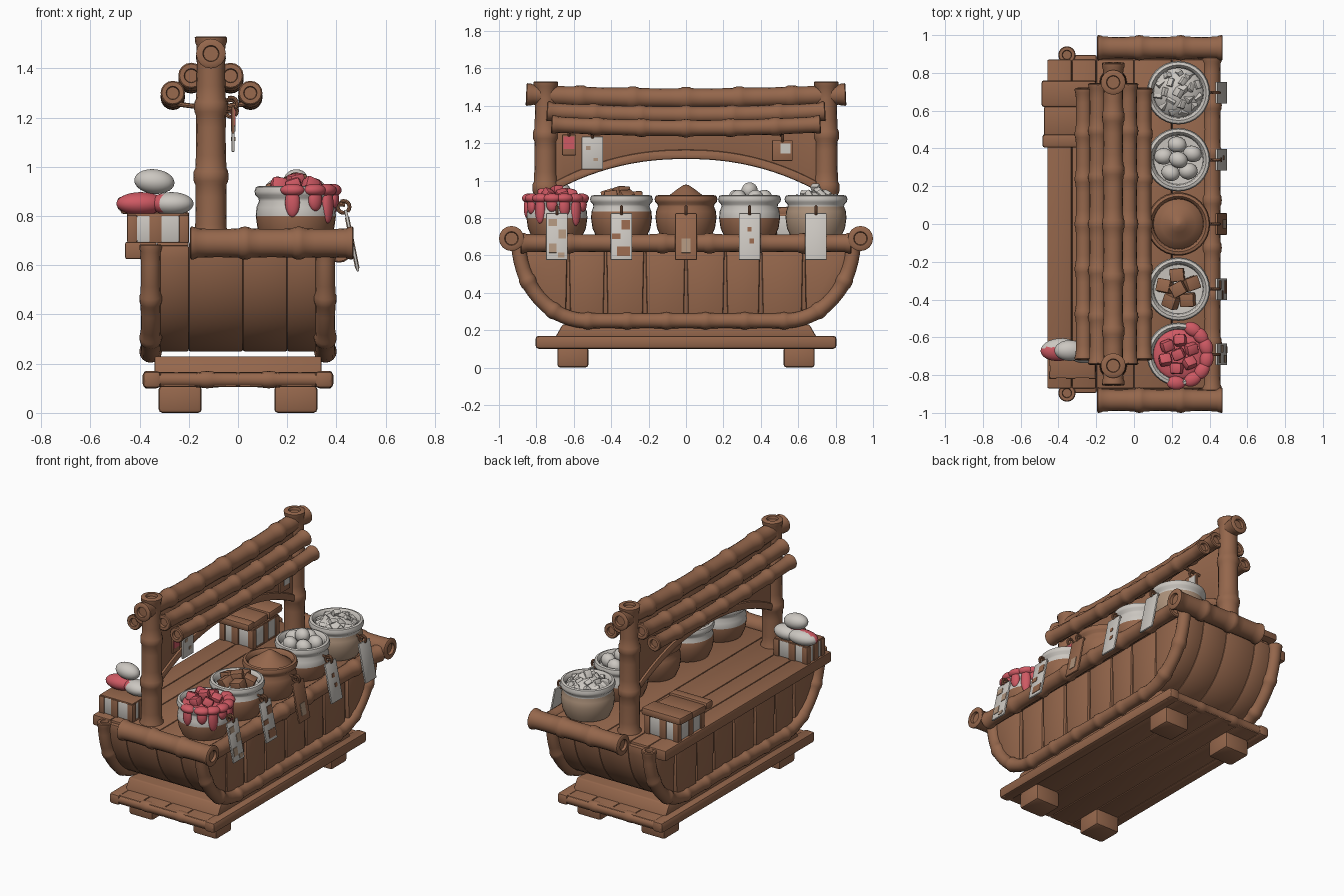
import bpy, bmesh, math, random
from mathutils import Vector, Matrix, Euler

if "Cube" in bpy.data.objects:
    bpy.data.objects.remove(bpy.data.objects["Cube"])
random.seed(4)

def material(name, c):
    m = bpy.data.materials.new(name)
    m.diffuse_color = (*c, 1)
    m.use_nodes = True
    m.node_tree.nodes["Principled BSDF"].inputs["Base Color"].default_value = m.diffuse_color
    return m

WOOD = material("brown wood", (0.30, 0.135, 0.072))
WHITE = material("off white", (0.60, 0.57, 0.53))
PINK = material("pink", (0.62, 0.10, 0.125))
BEIGE = material("beige clay", (0.42, 0.29, 0.20))

def finish(name, bm, mats, bevel=0.0, rule=None):
    """bevel sharp edges, colour faces by rule, shade smooth by angle"""
    bmesh.ops.recalc_face_normals(bm, faces=bm.faces)
    if bevel:
        es = [e for e in bm.edges if e.is_manifold and e.calc_face_angle() > 0.5]
        bmesh.ops.bevel(bm, geom=es, offset=bevel, segments=2, profile=0.5, affect='EDGES')
    mats = mats if isinstance(mats, list) else [mats]
    if rule:
        for f in bm.faces:
            f.material_index = rule(f.calc_center_median())
    me = bpy.data.meshes.new(name)
    bm.to_mesh(me)
    bm.free()
    for m in mats:
        me.materials.append(m)
    me.polygons.foreach_set("use_smooth", [True] * len(me.polygons))
    me.set_sharp_from_angle(angle=math.radians(40))
    ob = bpy.data.objects.new(name, me)
    bpy.context.collection.objects.link(ob)
    return ob

def box(name, c, size, mat, rot=(0, 0, 0), bevel=0.008):
    bm = bmesh.new()
    M = Matrix.Translation(c) @ Euler(rot).to_matrix().to_4x4() @ Matrix.Diagonal((*size, 1))
    bmesh.ops.create_cube(bm, size=1, matrix=M)
    return finish(name, bm, mat, bevel)

def blob(name, c, size, mats, rot=(0, 0, 0), rule=None):
    bm = bmesh.new()
    M = Matrix.Translation(c) @ Euler(rot).to_matrix().to_4x4() @ Matrix.Diagonal((*size, 1))
    bmesh.ops.create_uvsphere(bm, u_segments=24, v_segments=14, radius=1, matrix=M)
    return finish(name, bm, mats, 0, rule)

def prism(name, poly, x0, x1, mat, bevel=0.008):
    """yz outline extruded along x"""
    bm = bmesh.new()
    f = bm.faces.new([bm.verts.new((x0, y, z)) for y, z in poly])
    r = bmesh.ops.extrude_face_region(bm, geom=[f])
    vs = [v for v in r["geom"] if isinstance(v, bmesh.types.BMVert)]
    bmesh.ops.translate(bm, verts=vs, vec=(x1 - x0, 0, 0))
    return finish(name, bm, mat, bevel)

def sweep(name, rings, mat, sides=16):
    """rings: (centre, tangent, radius)"""
    bm, loops = bmesh.new(), []
    for p, t, r in rings:
        t = t.normalized()
        ref = Vector((1, 0, 0)) if abs(t.x) < 0.9 else Vector((0, 0, 1))
        u = t.cross(ref).normalized()
        v = t.cross(u)
        loops.append([bm.verts.new(p + r * (math.cos(a) * u + math.sin(a) * v))
                      for a in (2 * math.pi * i / sides for i in range(sides))])
    for A, B in zip(loops, loops[1:]):
        for i in range(sides):
            j = (i + 1) % sides
            bm.faces.new((A[i], A[j], B[j], B[i]))
    bm.faces.new(loops[0])
    bm.faces.new(loops[-1])
    return finish(name, bm, mat)

def bamboo(name, path, r, n, mat=WOOD, taper=0.0):
    """jointed cane along path(t), n segments, with recessed ends"""
    prof = [(0, 1.1), (0.07, 1.07), (0.12, 0.97), (0.3, 0.95), (0.5, 0.94),
            (0.7, 0.95), (0.88, 0.97), (0.93, 1.07)]
    ts = [((i + a) / n, k) for i in range(n) for a, k in prof] + [(1, 1.1)]
    e = 0.002
    tan = lambda t: path(min(t + e, 1)) - path(max(t - e, 0))
    rings = [(path(t), tan(t), r * k * (1 - taper * t)) for t, k in ts]
    (p0, t0, r0), (p1, t1, r1) = rings[0], rings[-1]
    d0, d1 = t0.normalized() * 0.012, t1.normalized() * 0.012
    rings = [(p0 + d0, t0, r0 * .5), (p0 - d0 * .4, t0, r0 * .55), (p0 - d0 * .4, t0, r0 * .9)] + rings
    rings += [(p1 + d1 * .4, t1, r1 * .9), (p1 + d1 * .4, t1, r1 * .55), (p1 - d1, t1, r1 * .5)]
    return sweep(name, rings, mat)

def line(a, b, sag=0.0):
    a, b = Vector(a), Vector(b)
    return lambda t: a.lerp(b, t) - Vector((0, 0, sag * 4 * t * (1 - t)))

def lathe(name, prof, c, mats, rule=None, sides=32):
    return_rings = [(Vector((c[0], c[1], z)), Vector((0, 0, 1)), max(r, 0.001)) for r, z in prof]
    ob = sweep(name, return_rings, mats, sides)
    if rule:
        for f in ob.data.polygons:
            f.material_index = rule(f.center)
    return ob

# feet and base platform
for sx in (-1, 1):
    for sy in (-1, 1):
        box("foot", (sx * 0.235, sy * 0.605, 0.055), (0.175, 0.165, 0.11), WOOD, bevel=0.015)
    box("base_side_rail", (sx * 0.35, 0, 0.135), (0.075, 1.61, 0.07), WOOD, bevel=0.018)
    bamboo("base_end_rail", line((-0.375, sx * 0.77, 0.135), (0.375, sx * 0.77, 0.135)), 0.032, 3)
for i in range(4):
    box("base_plank", (-0.24 + 0.16 * i, 0, 0.135), (0.157, 1.58, 0.06), WOOD)
prism("hull_plinth", [(-0.7, 0.16), (0.7, 0.16), (0.66, 0.23), (-0.66, 0.23)], -0.34, 0.34, WOOD)

# boat shaped hull
def rail(t, x=0.0):
    if t < 0.27 or t > 0.73:
        a = min(t, 1 - t) / 0.27 * math.pi / 2
        y, z = -0.53 - 0.365 * math.cos(a), 0.68 - 0.43 * math.sin(a)
        return Vector((x, y if t < 0.5 else -y, z))
    return Vector((x, -0.53 + 1.06 * (t - 0.27) / 0.46, 0.25))

def keel(y):
    d = max(abs(y) - 0.53, 0) / 0.365
    return 0.25 if d == 0 else 0.68 - 0.43 * math.sqrt(max(1 - d * d, 0))

outline = [(p.y, p.z) for p in (rail(i / 48) for i in range(49))]
xs = [-0.33, -0.2, 0.02, 0.2, 0.34]
for a, b in zip(xs, xs[1:]):
    prism("hull_plank", outline, a, b, WOOD, 0.007)
ys = [-0.86, -0.63, -0.43, -0.22, 0.0, 0.21, 0.4, 0.63, 0.86]
for s in (-1, 1):
    bamboo("hull_side_rail", lambda t: rail(t, s * 0.355), 0.042, 11)
    for a, b in zip(ys, ys[1:]):
        m = (a + b) / 2
        poly = [(a + .004, 0.65), (a + .012, keel(a)), (m, keel(m)), (b - .012, keel(b)), (b - .004, 0.65)]
        prism("hull_side_board", poly, s * 0.32, s * random.uniform(0.352, 0.368), WOOD, 0.01)

# deck, edge canes and end canes
dx = [-0.46, -0.33, -0.2, 0.0, 0.2, 0.41]
for a, b in zip(dx, dx[1:]):
    h = 0.07 if b < 0 else 0.05
    box("deck_plank", ((a + b) / 2, 0, 0.695 - h / 2), (b - a - 0.002, 1.74, h), WOOD)
bamboo("deck_edge_cane", line((0.41, -0.88, 0.665), (0.41, 0.88, 0.665)), 0.05, 7)
for s in (-1, 1):
    bamboo("deck_end_cane", line((-0.19, s * 0.933, 0.69), (0.465, s * 0.933, 0.69)), 0.061, 3)
    # roof posts
    bamboo("roof_post", line((-0.11, s * 0.75, 0.68), (-0.11, s * 0.75, 1.525)), 0.068, 3, taper=0.12)

# roof canes
for x, z, r, L in ((-0.11, 1.46, 0.055, 0.85), (-0.19, 1.37, 0.048, 0.74), (-0.03, 1.37, 0.048, 0.74),
                   (-0.265, 1.30, 0.045, 0.715), (0.05, 1.30, 0.045, 0.715)):
    bamboo("roof_cane", line((x, -L, z), (x, L, z), 0.02), r, 6)
# arched brace panel and its trim
N = 24
arch = lambda y, o=0: 1.115 + o - 0.17 * (abs(y) / 0.7) ** 2.2
ay = [-0.7 + 1.4 * i / N for i in range(N + 1)]
prism("brace_panel", [(y, arch(y, 0.01)) for y in ay] + [(0.7, 1.41), (-0.7, 1.41)], -0.135, -0.085, WOOD, 0.004)
prism("brace_arch_trim", [(y, arch(y)) for y in ay] + [(y, arch(y, 0.05)) for y in reversed(ay)],
      -0.15, -0.07, WOOD, 0.01)
for y in (-0.5, 0.51):
    path = line((-0.29, y, 1.265), (0.07, y, 1.265), 0.022)
    sweep("cross_cord", [(path(i / 10), Vector((1, 0, 0)), 0.01) for i in range(11)], WOOD, 8)

# hanging tags: spots are (u, v, width, height) as fractions of the plate
def tag(top, w, h, tilt, mat, spot_mat, spots):
    R = Euler((0, tilt, 0)).to_matrix()
    top = Vector(top)
    box("tag", top + R @ Vector((0, 0, -h / 2)), (0.012, w, h), mat, (0, tilt, 0), 0.004)
    for u, v, a, b in spots:
        box("tag_patch", top + R @ Vector((0, u * w, -v * h)), (0.018, a * w, b * h), spot_mat, (0, tilt, 0), 0)
    bm = bmesh.new()
    bmesh.ops.create_circle(bm, segments=16, radius=0.024)
    ring = [v.co.copy() for v in bm.verts]
    bm.free()
    c = top + Vector((-0.008, 0, 0.012))
    ring = [c + Vector((p.x, 0, p.y)) for p in ring]
    ring.append(ring[0])
    sweep("tag_ring", [(p, (p - c).cross(Vector((0, 1, 0))), 0.008) for p in ring], WOOD, 8)

tag((-0.02, -0.5, 1.235), 0.115, 0.175, 0, WHITE, BEIGE, [(-.2, .35, .2, .12), (.15, .7, .2, .1)])
tag((-0.02, -0.625, 1.245), 0.075, 0.11, 0, WOOD, PINK, [(0, .4, .8, .6)])
tag((-0.02, 0.515, 1.215), 0.11, 0.11, 0, WOOD, WHITE, [(.15, .4, .5, .5)])
looks = [(WHITE, BEIGE, [(-.2, .2, .4, .15), (.25, .45, .35, .2), (-.2, .75, .35, .2), (.2, .9, .3, .1)]),
         (WHITE, WOOD, [(.2, .25, .4, .2), (-.25, .5, .4, .12), (.1, .82, .6, .2)]),
         (WOOD, BEIGE, [(0, .7, .4, .3)]),
         (WHITE, WOOD, [(0, .35, .2, .1), (.1, .6, .2, .1)]),
         (WHITE, BEIGE, [])]

# pots
PY = [-0.69, -0.345, 0.0, 0.34, 0.695]
PX = 0.235
prof = [(0.11, 0.69), (0.135, 0.70), (0.155, 0.745), (0.163, 0.80), (0.16, 0.835), (0.15, 0.86), (0.152, 0.873),
        (0.165, 0.885), (0.168, 0.90), (0.162, 0.918), (0.147, 0.922), (0.135, 0.91), (0.13, 0.88), (0.05, 0.875)]
for i, y in enumerate(PY):
    line_z = (0.79, 0.82, 9, 0.80, 0.865)[i]
    low = BEIGE if i == 4 else WOOD
    lathe("pot", prof, (PX, y), [low, WHITE], lambda c, k=line_z: 1 if c.z > k else 0)
    m, sm, sp = looks[i]
    tag((0.437, y, 0.825), 0.115, 0.255, -0.2, m, sm, sp)
    sweep("tag_cord", [(Vector((0.38, y, 0.85)), Vector((1, 0, -.2)), 0.008),
                       (Vector((0.435, y, 0.845)), Vector((1, 0, -.2)), 0.008)], WOOD, 8)

def scatter(n, r):
    """ring of n spots plus one on top"""
    return [(r * math.cos(2 * math.pi * k / n + 0.4), r * math.sin(2 * math.pi * k / n + 0.4)) for k in range(n)]

rr = lambda: tuple(random.uniform(-0.5, 0.5) for _ in range(3))
# pink sweets with syrup running over the rim
y = PY[0]
blob("pink_syrup", (PX, y, 0.89), (0.135, 0.135, 0.03), PINK)
for a, b in scatter(6, 0.075) + [(0, 0)]:
    box("pink_chunk", (PX + a, y + b, 0.925 if a or b else 0.945), (0.065, 0.06, 0.055), PINK, rr(), 0.014)
for deg, drop in ((-95, .08), (-60, .06), (-35, .10), (-10, .05), (15, .07), (40, .11), (60, .05)):
    a = math.radians(deg)
    d = Vector((math.cos(a), math.sin(a), 0))
    blob("syrup_rim", Vector((PX, y, 0.905)) + d * 0.152, (0.036, 0.05, 0.026), PINK, (0, 0, a))
    blob("syrup_drip", Vector((PX, y, 0.895 - drop / 2)) + d * 0.158, (0.02, 0.03, drop * 0.75), PINK, (0, 0, a))
# brown cubes
for a, b in scatter(5, 0.075) + [(0, 0)]:
    box("brown_cube", (PX + a, PY[1] + b, 0.91 if a or b else 0.935), (0.075, 0.07, 0.06), WOOD, rr(), 0.006)
# brown powder heap
lathe("powder_heap", [(0.137, 0.88), (0.13, 0.895), (0.09, 0.92), (0.045, 0.955), (0.015, 0.975), (0, 0.978)],
      (PX, 0), WOOD)
# eggs
for a, b in scatter(5, 0.08) + [(0, 0)]:
    blob("egg", (PX + a, PY[3] + b, 0.905 if a or b else 0.945), (0.05, 0.043, 0.045), WHITE, rr())
# white crystal heap
lathe("crystal_bed", [(0.135, 0.88), (0.12, 0.90), (0.06, 0.935), (0, 0.945)], (PX, PY[4]), WHITE)
for a, b in scatter(11, 0.1) + scatter(7, 0.06) + [(0, 0), (0.02, 0.02)]:
    h = 0.965 - 0.6 * math.hypot(a, b)
    box("crystal", (PX + a, PY[4] + b, h - 0.01), (0.05, 0.045, 0.03), WHITE,
        tuple(random.uniform(-1, 1) for _ in range(3)), 0.003)

# crates: white core, brown corner posts and middle straps
def crate(c, sx, sy, h):
    x, y, z = c
    box("crate_core", (x, y, z + h / 2), (sx - 0.012, sy - 0.012, h - 0.004), WHITE)
    for a in (-1, 1):
        for b in (-1, 1):
            box("crate_corner", (x + a * (sx / 2 - .02), y + b * (sy / 2 - .02), z + h / 2), (.042, .042, h), WOOD)
    box("crate_strap", (x - 0.01, y, z + h / 2), (0.05, sy, h), WOOD, bevel=0.003)
    box("crate_strap", (x, y, z + h / 2), (sx, 0.05, h), WOOD, bevel=0.003)
    box("crate_top", (x, y, z + h), (sx - .01, sy - .01, 0.012), WOOD, bevel=0.003)

crate((-0.325, -0.725, 0.69), 0.25, 0.19, 0.115)
crate((-0.325, 0.585, 0.69), 0.25, 0.28, 0.125)
for y, w, L, z in ((0.69, 0.14, 0.29, 0.85), (0.545, 0.16, 0.265, 0.835), (0.44, 0.07, 0.28, 0.845)):
    box("crate_lid_board", (-0.345, y, z), (L, w, 0.05), WOOD, (0.04, 0, 0), 0.014)
# sacks and egg stacked on the small crate
two = lambda c: 0 if c.x < -0.31 and c.y < -0.655 else 1
blob("lower_sack", (-0.395, -0.665, 0.85), (0.1, 0.06, 0.047), [PINK, WHITE], (0, 0, 0.1), two)
blob("lower_sack", (-0.27, -0.675, 0.85), (0.09, 0.062, 0.047), [PINK, WHITE], (0, 0, -0.1), two)
blob("top_egg", (-0.34, -0.67, 0.94), (0.082, 0.055, 0.05), WHITE, (0, 0.1, 0))
